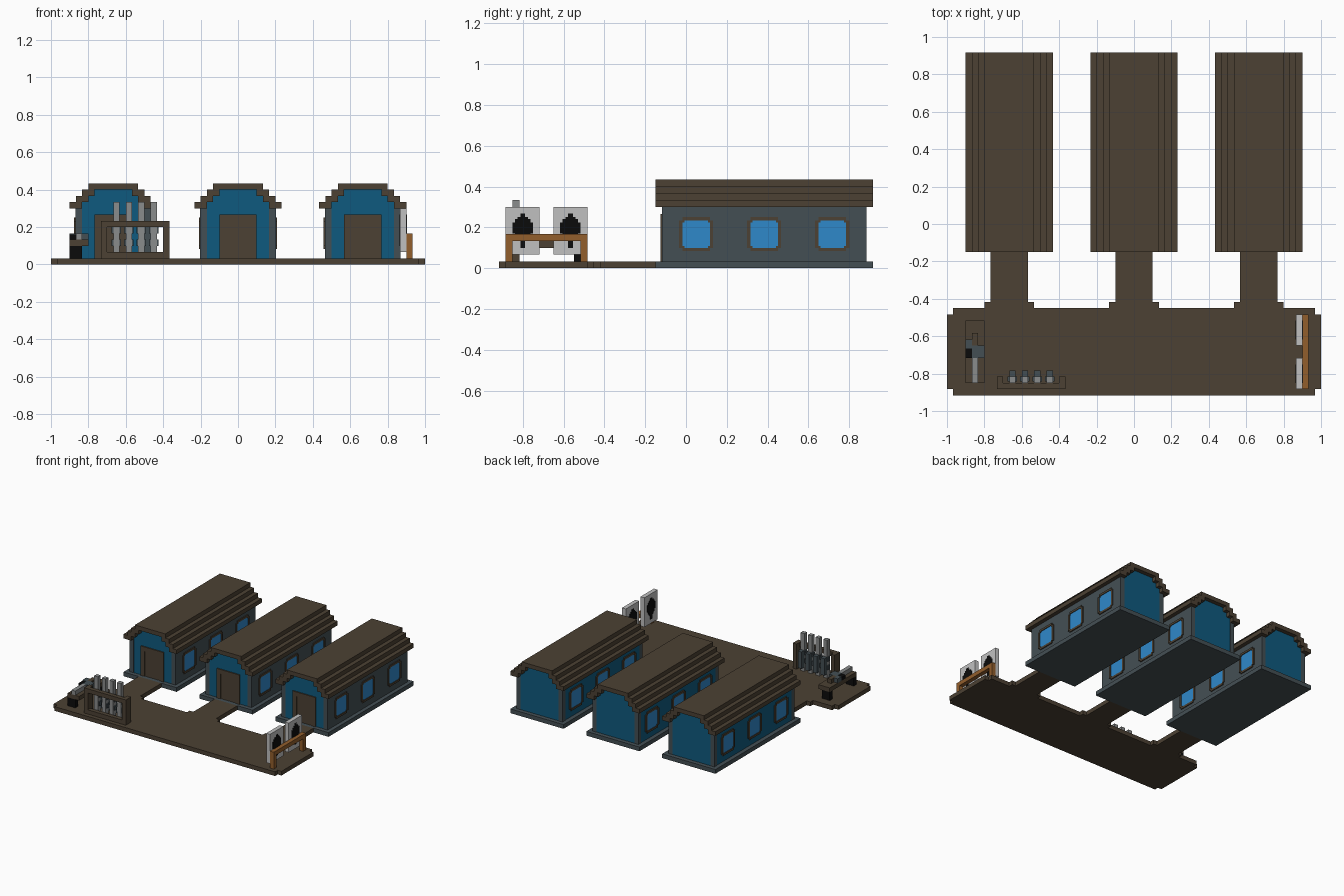
import bpy, bmesh
from mathutils import Vector

cube = bpy.data.objects.get("Cube")
if cube:
    bpy.data.objects.remove(cube, do_unlink=True)

U = 1 / 30  # block size


def material(name, hex_code):
    srgb = [int(hex_code[i:i + 2], 16) / 255 for i in (0, 2, 4)]
    lin = [c / 12.92 if c <= 0.04045 else ((c + 0.055) / 1.055) ** 2.4 for c in srgb]
    m = bpy.data.materials.new(name)
    m.use_nodes = True
    m.diffuse_color = (*lin, 1)
    m.node_tree.nodes["Principled BSDF"].inputs["Base Color"].default_value = (*lin, 1)
    return m


BROWN = material("dark_brown", "4C4133")
TEAL = material("teal_wall", "0F5A7E")
SLATE = material("slate", "444F54")
GLASS = material("window_blue", "2F88CA")
WOOD = material("orange_wood", "925E2C")
WHITE = material("light_grey", "C0C0C0")
STEEL = material("steel_grey", "8A8C8C")
BLACK = material("black", "0B0B0B")


def finish(name, bm, mat):
    bmesh.ops.recalc_face_normals(bm, faces=bm.faces)
    me = bpy.data.meshes.new(name)
    bm.to_mesh(me)
    bm.free()
    me.materials.append(mat)
    ob = bpy.data.objects.new(name, me)
    bpy.context.collection.objects.link(ob)
    return ob


def boxes(name, mat, *specs):
    """One object made of boxes given as (x0, x1, y0, y1, z0, z1)."""
    bm = bmesh.new()
    for x0, x1, y0, y1, z0, z1 in specs:
        for v in bmesh.ops.create_cube(bm, size=1)["verts"]:
            v.co = Vector((x1 if v.co.x > 0 else x0,
                           y1 if v.co.y > 0 else y0,
                           z1 if v.co.z > 0 else z0))
    return finish(name, bm, mat)


def extrude(name, mat, points, direction):
    """Closed outline pushed along a direction."""
    bm = bmesh.new()
    face = bm.faces.new([bm.verts.new(p) for p in points])
    new = bmesh.ops.extrude_face_region(bm, geom=[face])["geom"]
    bmesh.ops.translate(bm, vec=direction,
                        verts=[g for g in new if isinstance(g, bmesh.types.BMVert)])
    return finish(name, bm, mat)


def stepped(widths, z0):
    """Right half of a stepped outline, from bottom to top."""
    pts = []
    for i, w in enumerate(widths):
        pts += [(w * U, (z0 + i) * U), (w * U, (z0 + i + 1) * U)]
    return pts


# Platform with notched ends and three flared paths
paths = []
for cx in (-20 * U, 0, 20 * U):
    paths += [(cx - 4 * U, cx + 4 * U, -13.5 * U, -12.5 * U, 0, U),
              (cx - 3 * U, cx + 3 * U, -12.5 * U, -4.5 * U, 0, U)]
boxes("platform", BROWN,
      (-29 * U, 29 * U, -27.5 * U, -13.5 * U, 0, U),
      (-1, -29 * U, -26.5 * U, -14.5 * U, 0, U),
      (29 * U, 1, -26.5 * U, -14.5 * U, 0, U), *paths)


def hut(prefix, cx):
    y0, y1 = -3.5 * U, 26.5 * U
    boxes(prefix + "_base", SLATE, (cx - 7 * U, cx + 7 * U, y0 - U, y1 + U, 0, U))

    # Stepped wall block
    half = [(6 * U, U), (6 * U, 9 * U)] + stepped([5, 4, 3], 9)
    outline = half + [(-x, z) for x, z in reversed(half)]
    extrude(prefix + "_walls", TEAL, [(cx + x, y0, z) for x, z in outline], (0, y1 - y0, 0))

    # Stepped roof shell, open underneath
    outer = stepped([7, 6, 5, 4], 9)
    inner = stepped([5, 4, 3], 9)
    half = inner[::-1] + outer
    outline = half + [(-x, z) for x, z in reversed(half)]
    extrude(prefix + "_roof", BROWN, [(cx + x, y0 - U, z) for x, z in outline],
            (0, y1 - y0 + 2 * U, 0))

    # Slate corner posts and slate side wall
    e = 0.002
    posts = [(cx + 5 * U, cx + 6 * U + e, y0 - e, y1 + e, U, 9 * U)]
    for ya, yb in ((y0 - e, y0 + U), (y1 - U, y1 + e)):
        posts.append((cx - 6 * U - e, cx - 5 * U, ya, yb, U, 9 * U))
    boxes(prefix + "_posts_and_side_wall", SLATE, *posts)

    # Door and its frame
    f = y0 - 0.009
    boxes(prefix + "_door_frame", BROWN,
          (cx - 3 * U, cx - 2 * U, f, y0, U, 8 * U),
          (cx + 2 * U, cx + 3 * U, f, y0, U, 8 * U),
          (cx - 2 * U, cx + 2 * U, f, y0, 7 * U, 8 * U))
    boxes(prefix + "_door", BROWN, (cx - 2 * U, cx + 2 * U, y0 - 0.003, y0, U, 7 * U))

    # Three windows on each long side, frames with clipped corners
    frames, panes = [], []
    h, zc = U / 2, 5 * U
    for s in (-1, 1):
        w = cx + s * 6 * U
        for k in range(3):
            yc = 1.5 * U + k * 10 * U
            out, mid = w + s * 0.009, w + s * 0.004
            for t in (-1, 1):
                a, b = sorted((t * 4 * h, t * 5 * h))
                frames.append((w, out, yc + a, yc + b, zc - 4 * h, zc + 4 * h))
                frames.append((w, out, yc - 4 * h, yc + 4 * h, zc + a, zc + b))
                for r in (-1, 1):
                    c, d = sorted((r * 3.5 * h, r * 4 * h))
                    a2, b2 = sorted((t * 3.5 * h, t * 4 * h))
                    frames.append((w, out, yc + c, yc + d, zc + a2, zc + b2))
            panes.append((w, mid, yc - 4 * h, yc + 4 * h, zc - 4 * h, zc + 4 * h))
    boxes(prefix + "_window_frames", BROWN, *frames)
    boxes(prefix + "_window_panes", GLASS, *panes)


for prefix, cx in (("right_hut", -20 * U), ("middle_hut", 0), ("left_hut", 20 * U)):
    hut(prefix, cx)

# Target stand: boards with a dark figure on both sides, wooden rail
rows = [(0.10, 0.135, 0.012), (0.135, 0.15, 0.025), (0.15, 0.17, 0.038),
        (0.17, 0.225, 0.05), (0.225, 0.24, 0.038), (0.24, 0.252, 0.025),
        (0.252, 0.267, 0.012)]
boards, figures = [], []
for yc in (-24 * U, -17 * U):
    boards.append((26 * U, 27 * U, yc - 2.5 * U, yc + 2.5 * U, 2 * U, 9 * U))
    for z0, z1, w in rows:
        figures.append((26 * U - 0.003, 26 * U, yc - w, yc + w, z0, z1))
        figures.append((27 * U, 27 * U + 0.003, yc - w, yc + w, z0, z1))
boxes("target_boards", WHITE, *boards)
boxes("target_figures", BLACK, *figures)
boxes("target_rail", WOOD,
      (27 * U, 28 * U, -26.5 * U, -14.5 * U, 4 * U, 5 * U),
      (27 * U, 28 * U, -26.5 * U, -25.5 * U, U, 4 * U),
      (27 * U, 28 * U, -15.5 * U, -14.5 * U, U, 4 * U))

# Rack with four upright pieces of equipment
boxes("rack_frame", BROWN,
      (-22 * U, -21 * U, -26.5 * U, -24.5 * U, U, 7 * U),
      (-12 * U, -11 * U, -26.5 * U, -24.5 * U, U, 7 * U),
      (-21 * U, -12 * U, -26.5 * U, -25.5 * U, 6 * U, 7 * U),
      (-21 * U, -12 * U, -26.5 * U, -25.5 * U, U, 2 * U))
barrels, bodies = [], []
for i in range(4):
    x = (-20 + 2 * i) * U
    barrels.append((x, x + U, -25.5 * U, -24.5 * U, U, 10 * U))
    bodies.append((x, x + U, -24.5 * U, -23.5 * U, 2 * U, 6 * U))
    for z in (3, 5):
        bodies.append((x - U / 4, x + U * 1.25, -25.3 * U, -24.5 * U, z * U, (z + 1) * U))
boxes("rack_barrels", STEEL, *barrels)
boxes("rack_bodies", SLATE, *bodies)

# Table with one piece of equipment lying on it
boxes("table_top", BROWN, (-27 * U, -24 * U, -25.5 * U, -15.5 * U, 3 * U, 4 * U))
boxes("table_legs", BLACK,
      (-27 * U, -25 * U, -25.5 * U, -24.5 * U, U, 3 * U),
      (-27 * U, -25 * U, -16.5 * U, -15.5 * U, U, 3 * U))
boxes("table_item_body", SLATE,
      (-26 * U, -24 * U, -21.5 * U, -19.5 * U, 4 * U, 5 * U),
      (-27 * U, -26 * U, -20 * U, -18.5 * U, 4 * U, 5 * U))
boxes("table_item_barrel", STEEL, (-26 * U, -25 * U, -25.5 * U, -21.5 * U, 4 * U, 5 * U))
boxes("table_item_stock", BROWN, (-26 * U, -25 * U, -19.5 * U, -17.5 * U, 4 * U, 5 * U))
boxes("table_item_clip", BLACK, (-27 * U, -26 * U, -21.5 * U, -20 * U, 4 * U, 4.8 * U))
